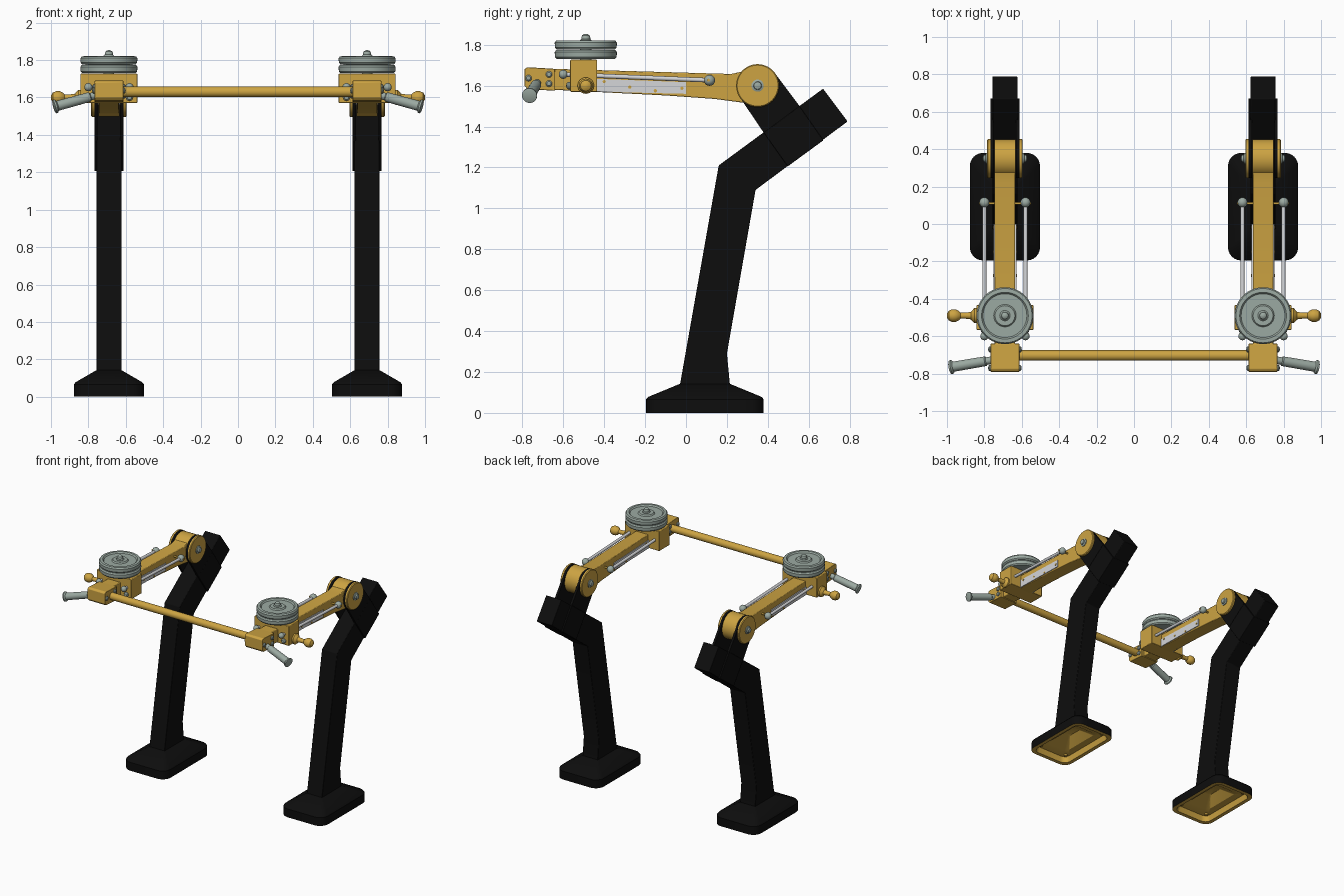
import bpy, bmesh, math
from mathutils import Vector

if "Cube" in bpy.data.objects:
    bpy.data.objects.remove(bpy.data.objects["Cube"])

def mat(name, rgb):
    m = bpy.data.materials.new(name)
    m.diffuse_color = (*rgb, 1)
    m.use_nodes = True
    m.node_tree.nodes["Principled BSDF"].inputs["Base Color"].default_value = m.diffuse_color
    return m

BLACK = mat("black paint", (0.004, 0.004, 0.004))
GOLD = mat("gold paint", (0.61, 0.37, 0.055))
GREY = mat("grey green metal", (0.33, 0.40, 0.36))
SILVER = mat("light silver", (0.66, 0.67, 0.69))
CX = 0.69  # centre of each arm

def finish(name, bm, mats, mirror=True, bevel=0):
    bmesh.ops.remove_doubles(bm, verts=bm.verts, dist=1e-5)
    bmesh.ops.recalc_face_normals(bm, faces=bm.faces)
    me = bpy.data.meshes.new(name)
    bm.to_mesh(me)
    bm.free()
    for m in mats:
        me.materials.append(m)
    me.shade_smooth()
    me.set_sharp_from_angle(angle=math.radians(32))
    ob = bpy.data.objects.new(name, me)
    bpy.context.collection.objects.link(ob)
    if bevel:
        b = ob.modifiers.new("bevel", 'BEVEL')
        b.width, b.segments, b.limit_method = bevel, 2, 'ANGLE'
    if mirror:
        ob.modifiers.new("mirror", 'MIRROR')
    return ob

def prism(name, pts, x0, x1, m, bevel=0):
    """Side profile (y, z) extruded from x0 to x1."""
    bm = bmesh.new()
    f = bm.faces.new([bm.verts.new((x0, y, z)) for y, z in pts])
    r = bmesh.ops.extrude_face_region(bm, geom=[f])
    bmesh.ops.translate(bm, vec=(x1 - x0, 0, 0),
                        verts=[g for g in r["geom"] if isinstance(g, bmesh.types.BMVert)])
    return finish(name, bm, [m], bevel=bevel)

def box(name, x, y, z, m, bevel=0):
    return prism(name, [(y[0], z[0]), (y[1], z[0]), (y[1], z[1]), (y[0], z[1])], *x, m, bevel)

def lathe(name, prof, origin, axis, m, n=32, mirror=True):
    """Profile (radius, height) turned around an axis."""
    bm = bmesh.new()
    q = Vector(axis).to_track_quat('Z', 'Y')
    rings = [[bm.verts.new(Vector(origin) + q @ Vector((r * math.cos(2 * math.pi * i / n),
              r * math.sin(2 * math.pi * i / n), h))) for i in range(n)] for r, h in prof]
    for a, b in zip(rings, rings[1:]):
        for i in range(n):
            j = (i + 1) % n
            bm.faces.new((a[i], a[j], b[j], b[i]))
    return finish(name, bm, [m], mirror)

def rod(name, p, q, r, m, n=20, mirror=True):
    d = Vector(q) - Vector(p)
    return lathe(name, [(0, 0), (r, 0), (r, d.length), (0, d.length)], p, d, m, n, mirror)

def ball(r, h):
    return [(r * math.sin(math.pi * i / 10), h - r * math.cos(math.pi * i / 10)) for i in range(11)]

def bolt(name, p, axis, r=0.016, h=0.014):
    return lathe(name, [(0, 0), (r, 0), (r, h * .5), (r * .65, h * .9), (0, h)], p, axis, GREY, 12)

# foot: rounded black shell, gold and hollow underneath
bm = bmesh.new()
def loop(w, l, r, z):
    vs = []
    for k, (sx, sy) in enumerate([(1, 1), (-1, 1), (-1, -1), (1, -1)]):
        for i in range(7):
            a = math.pi / 2 * (k + i / 6)
            vs.append(bm.verts.new((CX + sx * (w / 2 - r) + r * math.cos(a),
                                    0.0925 + sy * (l / 2 - r) + r * math.sin(a), z)))
    return vs
loops = [loop(.134, .245, .01, .142), loop(.355, .555, .06, .078), loop(.375, .575, .07, .066),
         loop(.375, .575, .07, 0), loop(.315, .515, .05, 0), loop(.295, .495, .05, .045),
         loop(.19, .33, .03, .05), loop(.06, .12, .01, .11)]
for k, (a, b) in enumerate(zip(loops, loops[1:])):
    for i in range(28):
        f = bm.faces.new((a[i], a[(i + 1) % 28], b[(i + 1) % 28], b[i]))
        f.material_index = int(k >= 3)
bm.faces.new(loops[0])
bm.faces.new(loops[-1]).material_index = 1
finish("foot", bm, [BLACK, GOLD])
for sx in (-.12, .12):
    for y in (-.12, .305):
        lathe("foot_bolt", [(0, 0), (.014, 0), (.014, .012), (0, .012)],
              (CX + sx, y, .034), (0, 0, 1), GOLD, 12)

# bent column
prism("column", [(-.03, .135), (.16, 1.21), (.67, 1.585), (.79, 1.425), (.34, 1.09),
                 (.2, .29), (.215, .135)], CX - .067, CX + .067, BLACK, .004)
# sleeve and the two yoke plates holding the pivot
prism("sleeve", [(.38, 1.37), (.497, 1.205), (.672, 1.333), (.555, 1.5)],
      CX - .078, CX + .078, BLACK, .003)
arc = [(.35 + .104 * math.cos(math.radians(a)), 1.6 + .104 * math.sin(math.radians(a)))
       for a in range(36, 217, 12)]
for s in (-1, 1):
    prism("yoke_plate", [(.38, 1.37), (.555, 1.5)] + arc, CX + s * .06, CX + s * .078, BLACK)
    # gold pivot caps with bolts
    lathe("pivot_cap", [(0, 0), (.105, 0), (.105, .012), (.1, .017), (0, .017)],
          (CX + s * .078, .35, 1.6), (s, 0, 0), GOLD, 48)
    lathe("pivot_bolt", [(0, 0), (.03, 0), (.03, .006), (.02, .01), (.018, .02), (0, .026)],
          (CX + s * .095, .35, 1.6), (s, 0, 0), GREY, 20)
rod("pivot_barrel", (CX - .057, .35, 1.6), (CX + .057, .35, 1.6), .102, GOLD, 48)

# swinging arm
prism("arm", [(-.75, 1.585), (-.1, 1.552), (.14, 1.535), (.29, 1.515), (.35, 1.6),
              (.29, 1.672), (.22, 1.657), (-.75, 1.685)], CX - .055, CX + .055, GOLD, .004)
for s in (-1, 1):
    # scale plate with rivets on the arm side
    prism("side_plate", [(-.54, 1.573), (0, 1.56), (0, 1.617), (-.54, 1.637)],
          CX + s * .054, CX + s * .061, SILVER)
    for y, z in ((-.4, 1.62), (-.275, 1.593), (-.15, 1.575), (-.02, 1.587)):
        lathe("plate_rivet", [(0, 0), (.008, 0), (.008, .003), (0, .004)],
              (CX + s * .061, y, z), (s, 0, 0), GOLD, 10)
    # guide rod with end knobs
    x = CX + s * .11
    rod("guide_rod", (x, -.6, 1.655), (x, .12, 1.626), .011, SILVER, 16)
    lathe("guide_rod_rear_knob", ball(.027, 0), (x, .115, 1.626), (0, 1, 0), GREY, 16)
    lathe("guide_rod_front_knob", ball(.022, 0), (x, -.6, 1.655), (0, 1, 0), GREY, 16)
    bolt("carriage_bolt", (CX + s * .11, -.566, 1.6), (0, -1, 0), .018, .02)
    # bolts on the sides of the front bracket
    for y, z in ((-.67, 1.655), (-.67, 1.61), (-.77, 1.637)):
        bolt("bracket_bolt", (CX + s * .076, y, z), (s, 0, 0))
rod("guide_rod_crosspin", (CX - .14, .11, 1.627), (CX + .14, .11, 1.627), .007, GOLD, 12)

# front bracket carrying bar and handle
prism("front_bracket", [(-.79, 1.6), (-.775, 1.583), (-.64, 1.575), (-.64, 1.682),
                        (-.775, 1.69), (-.79, 1.68)], CX - .077, CX + .077, GOLD, .003)
rod("cross_bar", (-.62, -.703, 1.63), (.62, -.703, 1.63), .028, GOLD, 32, mirror=False)

# hand grip, tilted outwards and down
p, q = Vector((CX + .07, -.728, 1.612)), Vector((.984, -.766, 1.55))
L = (q - p).length
lathe("hand_grip", [(0, 0), (.02, 0), (.02, .03), (.026, .035), (.027, L - .02), (.037, L - .012),
                    (.037, L - .003), (.03, L), (0, L)], p, q - p, GREY, 24)

# sliding carriage with locking knob
box("carriage", (CX - .152, CX + .152), (-.566, -.434), (1.57, 1.727), GOLD, .004)
lathe("locking_knob", [(0, 0), (.04, 0), (.04, .012), (.034, .018), (.02, .03), (.016, .06),
                       (.016, .085), (.026, .095), (.034, .112), (.034, .13), (.026, .148),
                       (.012, .157), (0, .158)], (.842, -.49, 1.6), (1, 0, 0), GOLD, 24)

# two weight plates on a post
for z in (1.731, 1.777):
    lathe("weight_plate", [(0, 0), (.143, 0), (.151, .009), (.152, .033), (.145, .043),
                           (.125, .044), (.117, .034), (.06, .034), (.053, .043), (0, .043)],
          (CX, -.49, z), (0, 0, 1), GREY, 56)
lathe("weight_post", [(0, 0), (.028, 0), (.028, .108), (.022, .114), (.022, .12),
                      (.018, .131), (.009, .137), (0, .138)], (CX, -.49, 1.715), (0, 0, 1), GREY, 24)
